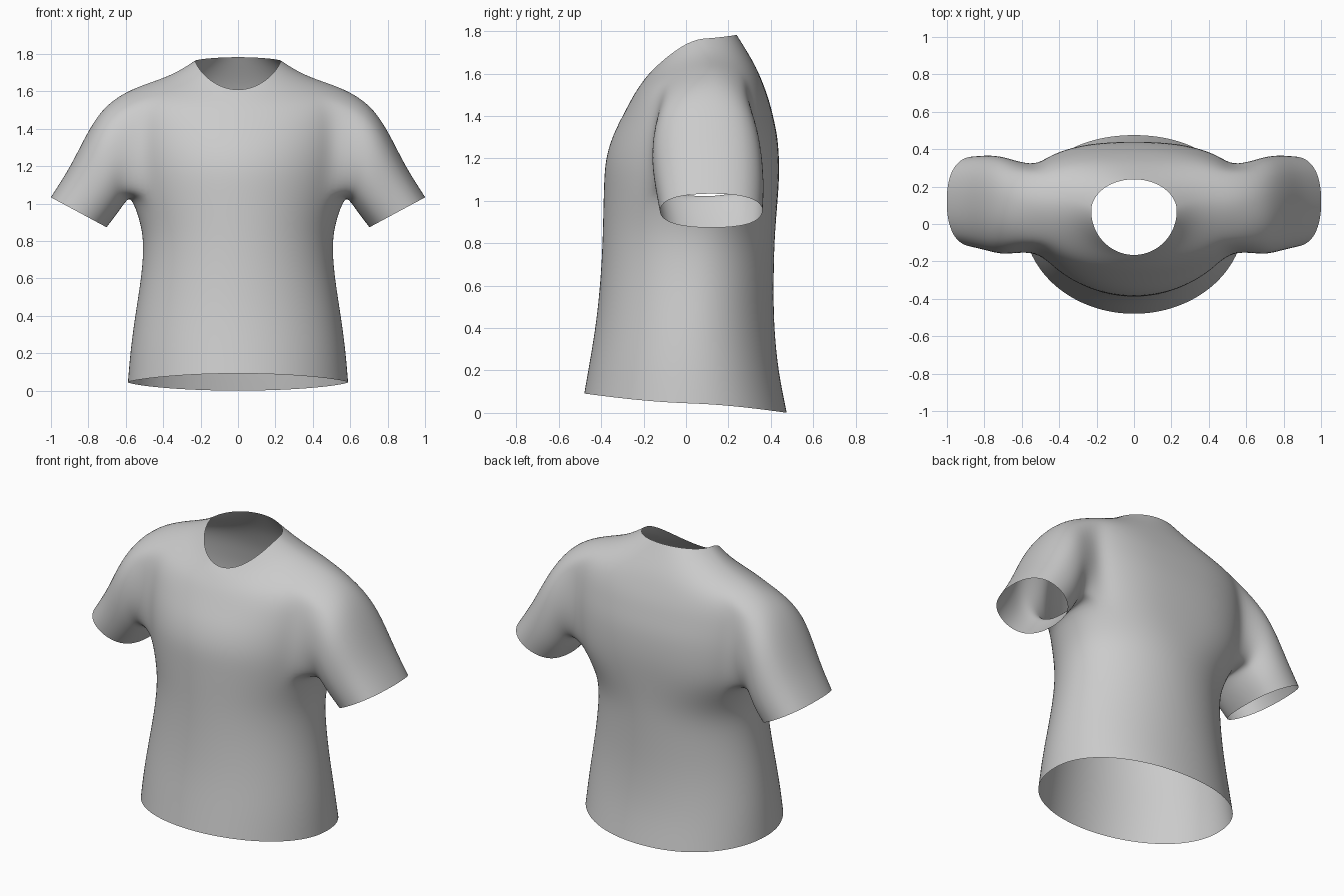
import bpy, bmesh, math
from mathutils import Vector

if "Cube" in bpy.data.objects:
    bpy.data.objects.remove(bpy.data.objects["Cube"])

N = 32  # columns round the body

# Body rings: half width, side y, side z, front y, front z, back y, back z, back roundness
RINGS = [
    (.592, .02, .045, -.483, .092, .478, .000, .95),
    (.578, .02, .22, -.455, .25, .436, .20, .95),
    (.550, .03, .42, -.425, .43, .416, .42, 1.0),
    (.517, .04, .62, -.405, .63, .415, .62, 1.0),
    (.505, .05, .80, -.396, .80, .419, .80, 1.0),
    (.530, .07, .92, -.393, .93, .427, .92, .9),
    (.575, .10, 1.04, -.390, 1.06, .437, 1.04, .8),
    (.600, .11, 1.16, -.385, 1.19, .443, 1.16, .8),
    (.615, .11, 1.30, -.352, 1.30, .435, 1.30, .8),
    (.620, .11, 1.44, -.312, 1.38, .412, 1.40, .8),
    (.610, .11, 1.55, -.280, 1.44, .392, 1.48, .8),
    (.570, .12, 1.617, -.248, 1.50, .362, 1.56, .8),
    (.450, .11, 1.655, -.218, 1.545, .332, 1.63, .85),
    (.330, .10, 1.70, -.192, 1.58, .292, 1.70, .9),
    (.230, .07, 1.765, -.167, 1.608, .240, 1.783, 1.0),
]
ARM_LOW, ARM_HIGH, ARM_HALF = 6, 11, 3  # armhole rows and half its columns

# Sleeve sections: top x, z, underside x, z, front y, back y
SLEEVE = [
    (.705, 1.54, .600, 1.005, -.165, .350),
    (.805, 1.39, .622, .975, -.168, .368),
    (.895, 1.20, .658, .925, -.150, .375),
    (1.003, 1.035, .700, .872, -.130, .368),
]


def spow(v, e):
    return math.copysign(abs(v) ** e, v)


def ring_point(ring, t):
    w, ys, zs, yf, zf, yb, zb, e = ring
    c, s = math.cos(t), math.sin(t)
    if s < 0:
        yo, zo, e = yf, zf, 1.0
    else:
        yo, zo = yb, zb
    k = abs(s) ** e
    return Vector((w * spow(c, e), ys + (yo - ys) * k, zs + (zo - zs) * k ** 1.5))


bm = bmesh.new()

# Body tube, leaving an armhole on each side
grid = [[bm.verts.new(ring_point(r, 2 * math.pi * j / N)) for j in range(N)] for r in RINGS]
for i in range(len(RINGS) - 1):
    for j in range(N):
        from_side = min(abs(((j + .5 - c + N / 2) % N) - N / 2) for c in (0, N // 2))
        if ARM_LOW <= i < ARM_HIGH and from_side < ARM_HALF:
            continue
        k = (j + 1) % N
        bm.faces.new((grid[i][j], grid[i][k], grid[i + 1][k], grid[i + 1][j]))

# Sleeves grown from the armhole loops
h = ARM_HALF
cells = ([(ARM_LOW, j) for j in range(-h, h)] + [(i, h) for i in range(ARM_LOW, ARM_HIGH)]
         + [(ARM_HIGH, j) for j in range(h, -h, -1)]
         + [(i, -h) for i in range(ARM_HIGH, ARM_LOW, -1)])
for side in (1, -1):
    loop = [grid[i][j % N if side > 0 else (N // 2 - j) % N] for i, j in cells]
    ys = [v.co.y for v in loop]
    zs = [v.co.z for v in loop]
    y0, z0 = (min(ys) + max(ys)) / 2, (min(zs) + max(zs)) / 2
    hy, hz = (max(ys) - min(ys)) / 2, (max(zs) - min(zs)) / 2
    angles = [math.atan2((v.co.z - z0) / hz, (v.co.y - y0) / hy) for v in loop]
    prev = loop
    for tx, tz, bx, bz, yf, yb in SLEEVE:
        ring = []
        for a in angles:
            c, s = spow(math.cos(a), .9), spow(math.sin(a), .9)
            ring.append(bm.verts.new((side * ((tx + bx) / 2 + (tx - bx) / 2 * s),
                                      (yf + yb) / 2 + (yb - yf) / 2 * c,
                                      (tz + bz) / 2 + (tz - bz) / 2 * s)))
        for a in range(len(ring)):
            b = (a + 1) % len(ring)
            bm.faces.new((prev[a], prev[b], ring[b], ring[a]))
        prev = ring

bmesh.ops.recalc_face_normals(bm, faces=bm.faces)
mesh = bpy.data.meshes.new("shirt")
bm.to_mesh(mesh)
bm.free()
mesh.shade_smooth()
shirt = bpy.data.objects.new("shirt", mesh)
bpy.context.collection.objects.link(shirt)

# Smooth cloth surface
sub = shirt.modifiers.new("smooth_cloth", 'SUBSURF')
sub.levels = sub.render_levels = 2
